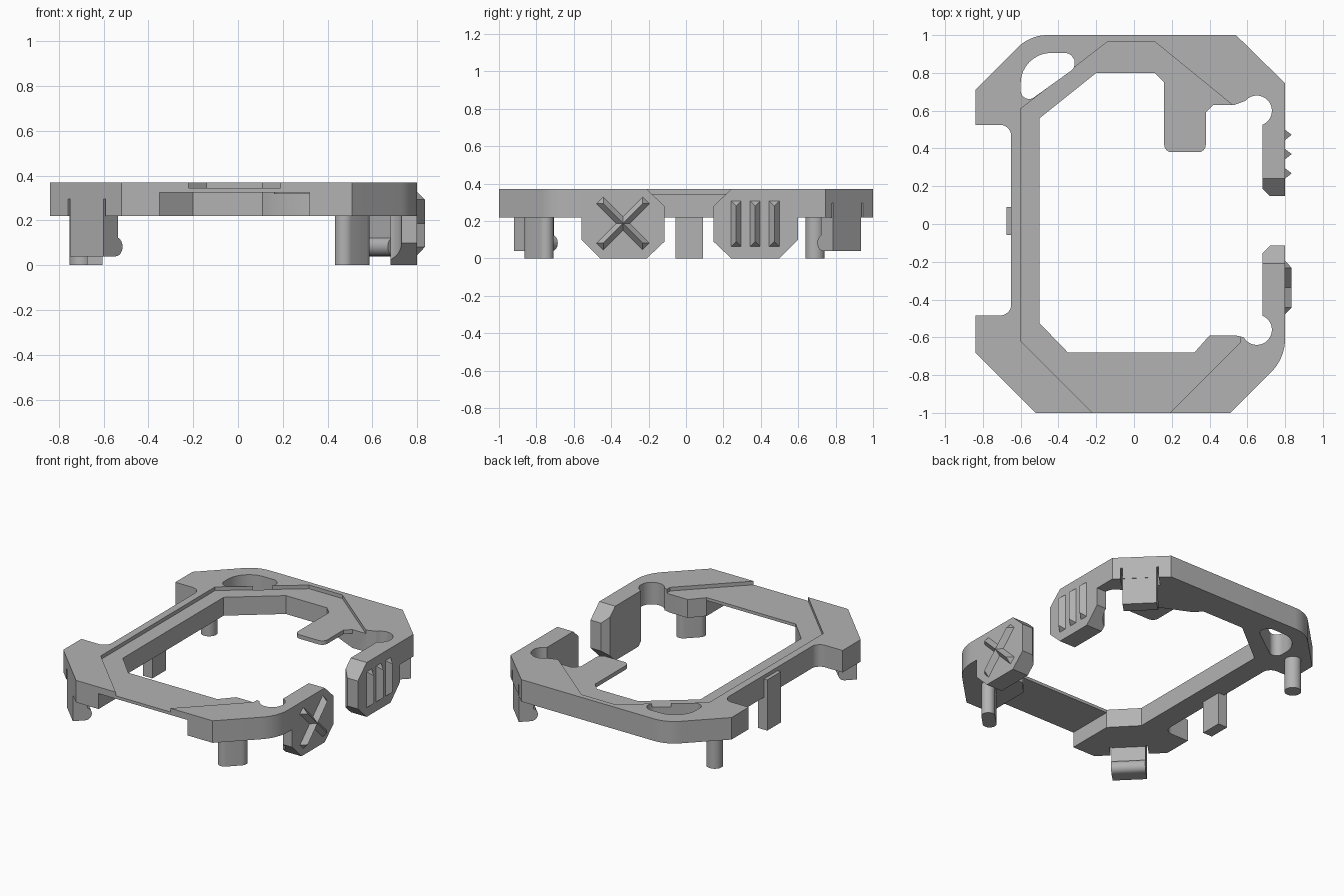
import bpy, bmesh
from math import cos, sin, radians, pi, tan, sqrt
from mathutils import Vector, Matrix

if "Cube" in bpy.data.objects:
    bpy.data.objects.remove(bpy.data.objects["Cube"], do_unlink=True)

grey = bpy.data.materials.new("plain grey")
grey.use_nodes = True
grey.diffuse_color = (0.45, 0.45, 0.45, 1)
grey.node_tree.nodes["Principled BSDF"].inputs["Base Color"].default_value = grey.diffuse_color
parts = []


def arc(cx, cy, r, a0, a1, n=16):
    angles = [radians(a0 + (a1 - a0) * i / n) for i in range(n + 1)]
    return [(cx + r * cos(a), cy + r * sin(a)) for a in angles]


def outline(points):
    """Replace corners given as (x, y, radius) with round fillets."""
    out = []
    for i, p in enumerate(points):
        if len(p) == 2:
            out.append(p)
            continue
        c = Vector(p[:2])
        a = (Vector(points[i - 1][:2]) - c).normalized()
        b = (Vector(points[(i + 1) % len(points)][:2]) - c).normalized()
        half = a.angle(b) / 2
        centre = c + (a + b).normalized() * p[2] / sin(half)
        start = c + a * p[2] / tan(half) - centre
        end = c + b * p[2] / tan(half) - centre
        for k in range(11):
            v = start.lerp(end, k / 10).normalized() * p[2]
            out.append(tuple(centre + v))
    return out


def add_object(name, bm, matrix=Matrix()):
    bmesh.ops.transform(bm, matrix=matrix, verts=bm.verts)
    bmesh.ops.recalc_face_normals(bm, faces=bm.faces)
    mesh = bpy.data.meshes.new(name)
    bm.to_mesh(mesh)
    bm.free()
    mesh.materials.append(grey)
    ob = bpy.data.objects.new(name, mesh)
    bpy.context.collection.objects.link(ob)
    parts.append(ob)
    return ob


def prism(name, points, z0, z1, matrix=Matrix()):
    bm = bmesh.new()
    face = bm.faces.new([bm.verts.new((x, y, z0)) for x, y in points])
    top = bmesh.ops.extrude_face_region(bm, geom=[face])["geom"]
    bmesh.ops.translate(bm, vec=(0, 0, z1 - z0),
                        verts=[v for v in top if isinstance(v, bmesh.types.BMVert)])
    return add_object(name, bm, matrix)


def rect(x0, x1, y0, y1):
    return [(x0, y0), (x1, y0), (x1, y1), (x0, y1)]


def cut(ob, cutter, operation="DIFFERENCE"):
    mod = ob.modifiers.new("cut", "BOOLEAN")
    mod.object, mod.operation, mod.solver = cutter, operation, "EXACT"
    bpy.context.view_layer.objects.active = ob
    bpy.ops.object.modifier_apply(modifier=mod.name)
    parts.remove(cutter)
    bpy.data.objects.remove(cutter, do_unlink=True)


# C-shaped frame
LOW, STEP, TOP = 0.22, 0.345, 0.37
shape = outline([
    (0.8, -0.56), (0.8, -0.71, 0.25), (0.51, -1), (-0.52, -1), (-0.84, -0.68),
    (-0.84, -0.485), (-0.65, -0.485, 0.06), (-0.65, 0.525, 0.06), (-0.84, 0.525),
    (-0.84, 0.71), (-0.55, 1, 0.22), (0.54, 1), (0.8, 0.745), (0.8, 0.6)])
shape += arc(0.65, 0.6, 0.08, 0, 140)
shape += [(0.53, 0.63), (0.42, 0.63), (0.16, 0.75), (0.11, 0.8), (-0.2, 0.8),
          (-0.5, 0.56), (-0.5, -0.525), (-0.35, -0.68), (0.32, -0.68),
          (0.4, -0.59), (0.54, -0.59)]
shape += arc(0.65, -0.56, 0.08, 210, 360)
frame = prism("frame", shape, LOW, TOP)

# Stepped inner ledge, corner opening and underside notch
cut(frame, prism("ledge_cutter", [
    (-0.2, -1.02), (0.17, -1.02), (0.56, -0.63), (0.56, -0.55), (0.3, 0),
    (0.54, 0.615), (0.11, 0.965), (-0.14, 0.965), (-0.6, 0.61), (-0.6, -0.62)], STEP, 0.5))
cut(frame, prism("opening_cutter", outline([
    (-0.6, 0.62, 0.044), (-0.203, 0.905, 0.052), (-0.6, 0.905, 0.16)]), 0.1, 0.5))
cut(frame, prism("notch_cutter", rect(-0.35, 0.32, -1.1, -0.5), 0.1, 0.325))

# Thin tab reaching into the opening
prism("inner_tab", outline([
    (0.16, 0.75), (0.16, 0.38, 0.04), (0.38, 0.38, 0.04), (0.38, 0.59),
    (0.42, 0.63), (0.4, 0.65), (0.2, 0.76)]), 0.318, STEP)

# Diagonal snap hooks with relief slots beside them
hook_profile = [(0, LOW + 0.03), (0, 0.04), (0.077, 0.04)]
hook_profile += arc(0.077, 0.0825, 0.0425, -90, 70) + [(0.092, LOW + 0.03)]
for name, x, y, turn in (("front_hook", -0.675, -0.845, 45), ("back_hook", 0.678, 0.862, 225)):
    place = Matrix.Translation((x, y, 0)) @ Matrix.Rotation(radians(turn), 4, "Z")
    upright = Matrix.Rotation(pi / 2, 4, "X")
    prism(name, hook_profile, -0.106, 0.106, place @ upright)
    for side in (-0.112, 0.112):
        slot = rect(-0.05, 0.095, side - 0.006, side + 0.006)
        cut(frame, prism("slot_cutter", slot, 0.1, 0.295, place))

# Pegs and post under the frame
flat_peg = arc(0.05, 0, 0.0425, -90, 90) + arc(-0.05, 0, 0.0425, 90, 270)
prism("front_peg", flat_peg, 0, LOW + 0.02,
      Matrix.Translation((0.51, -0.785, 0)) @ Matrix.Rotation(pi / 4, 4, "Z"))
prism("back_peg", arc(-0.7, 0.69, 0.052, 0, 348, 29), 0, LOW + 0.02)
prism("side_post", rect(-0.675, -0.605, -0.057, 0.09), 0, STEP)

# Octagonal end grips, trimmed to the rounded frame outline
to_side = Matrix(((0, 0, 1, 0), (1, 0, 0, 0), (0, 1, 0, 0), (0, 0, 0, 1)))
for name, tip, root, s in (("front_grip", -0.115, -0.56, -1), ("back_grip", 0.147, 0.6, 1)):
    octagon = [(tip, 0.09), (tip, 0.28), (tip + s * 0.095, TOP), (root, TOP),
               (root, 0.1), (root - s * 0.1, 0), (tip + s * 0.095, 0)]
    grip = prism(name, octagon, 0.6, 0.8, to_side)
    trim = [(0.9, tip - s * 0.1), (0.72, tip - s * 0.1), (0.72, tip), (0.68, tip + s * 0.04)]
    trim += [(x, root + s * y) for x, y in arc(0.65, 0, 0.08, -68, 0)]
    trim += [(0.73, root + s * 0.1), (0.9, root + s * 0.1)]
    cut(grip, prism("grip_trim", trim, -0.1, 0.5), "INTERSECT")


# Raised ridges on the grips
def ridge(name, y, z, length, width, turn):
    bm = bmesh.new()
    base = [bm.verts.new((-0.004, a * width, b * length))
            for a, b in ((-1, -1), (1, -1), (1, 1), (-1, 1))]
    lo, hi = [bm.verts.new((0.035, 0, b * (length - width))) for b in (-1, 1)]
    a, b, c, d = base
    for f in (base, (a, b, lo), (c, d, hi), (b, c, hi, lo), (d, a, lo, hi)):
        bm.faces.new(f)
    add_object(name, bm, Matrix.Translation((0.8, y, z)) @ Matrix.Rotation(radians(turn), 4, "X"))


for turn in (-45, 45):
    ridge("cross_ridge", -0.337, 0.187, 0.177, 0.028, turn)
for y in (0.268, 0.37, 0.472):
    ridge("bar_ridge", y, 0.185, 0.125, 0.03, 0)

# Smooth the curves, keep the corners sharp
bpy.ops.object.select_all(action="DESELECT")
for ob in parts:
    ob.select_set(True)
bpy.context.view_layer.objects.active = frame
bpy.ops.object.shade_smooth_by_angle(angle=radians(25))
